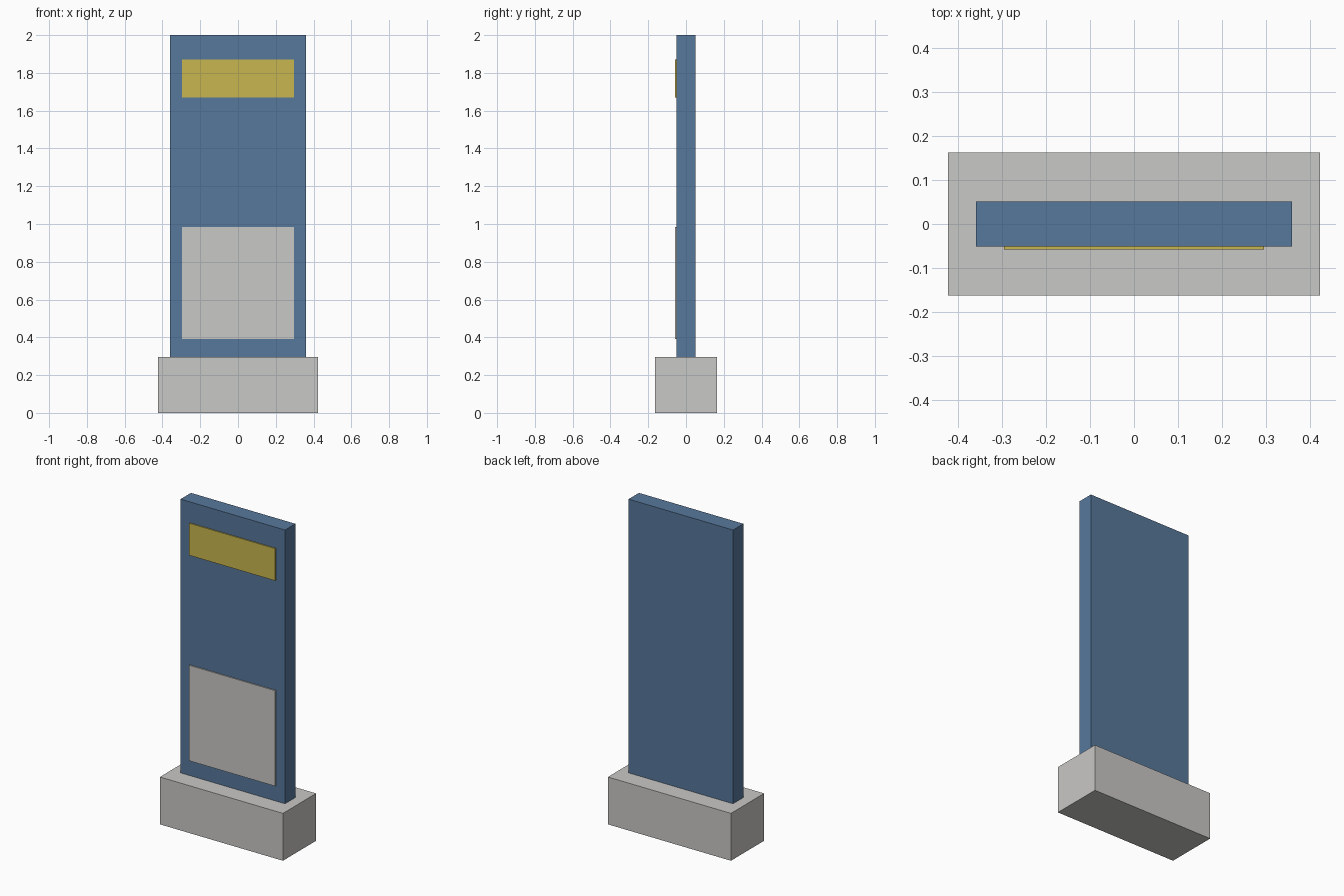
import bpy
import bmesh
from mathutils import Vector

cube = bpy.data.objects.get("Cube")
if cube:
    bpy.data.objects.remove(cube, do_unlink=True)


def material(name, r, g, b):
    mat = bpy.data.materials.new(name)
    mat.use_nodes = True
    mat.diffuse_color = (r, g, b, 1)
    mat.node_tree.nodes["Principled BSDF"].inputs["Base Color"].default_value = (r, g, b, 1)
    return mat


def box(name, low, high, mat):
    low, high = Vector(low), Vector(high)
    mesh = bpy.data.meshes.new(name)
    bm = bmesh.new()
    bmesh.ops.create_cube(bm, size=1)
    bmesh.ops.scale(bm, vec=high - low, verts=bm.verts)
    bmesh.ops.translate(bm, vec=(low + high) / 2, verts=bm.verts)
    bm.to_mesh(mesh)
    bm.free()
    mesh.materials.append(mat)
    obj = bpy.data.objects.new(name, mesh)
    bpy.context.collection.objects.link(obj)
    return obj


blue = material("slate blue", 0.095, 0.188, 0.328)
grey = material("warm light grey", 0.584, 0.578, 0.565)
yellow = material("mustard yellow", 0.584, 0.468, 0.08)

BASE_TOP = 0.295
FRONT = -0.051      # front face of the slab
PLATE_FRONT = -0.058

# Plinth and upright slab
box("base", (-0.424, -0.163, 0), (0.424, 0.163, BASE_TOP), grey)
box("slab", (-0.36, FRONT, BASE_TOP), (0.36, -FRONT, 2), blue)

# Thin panels on the front face
for name, bottom, top, mat in (("header_panel", 1.67, 1.87, yellow),
                               ("lower_panel", 0.39, 0.985, grey)):
    box(name, (-0.296, PLATE_FRONT, bottom), (0.296, FRONT, top), mat)
